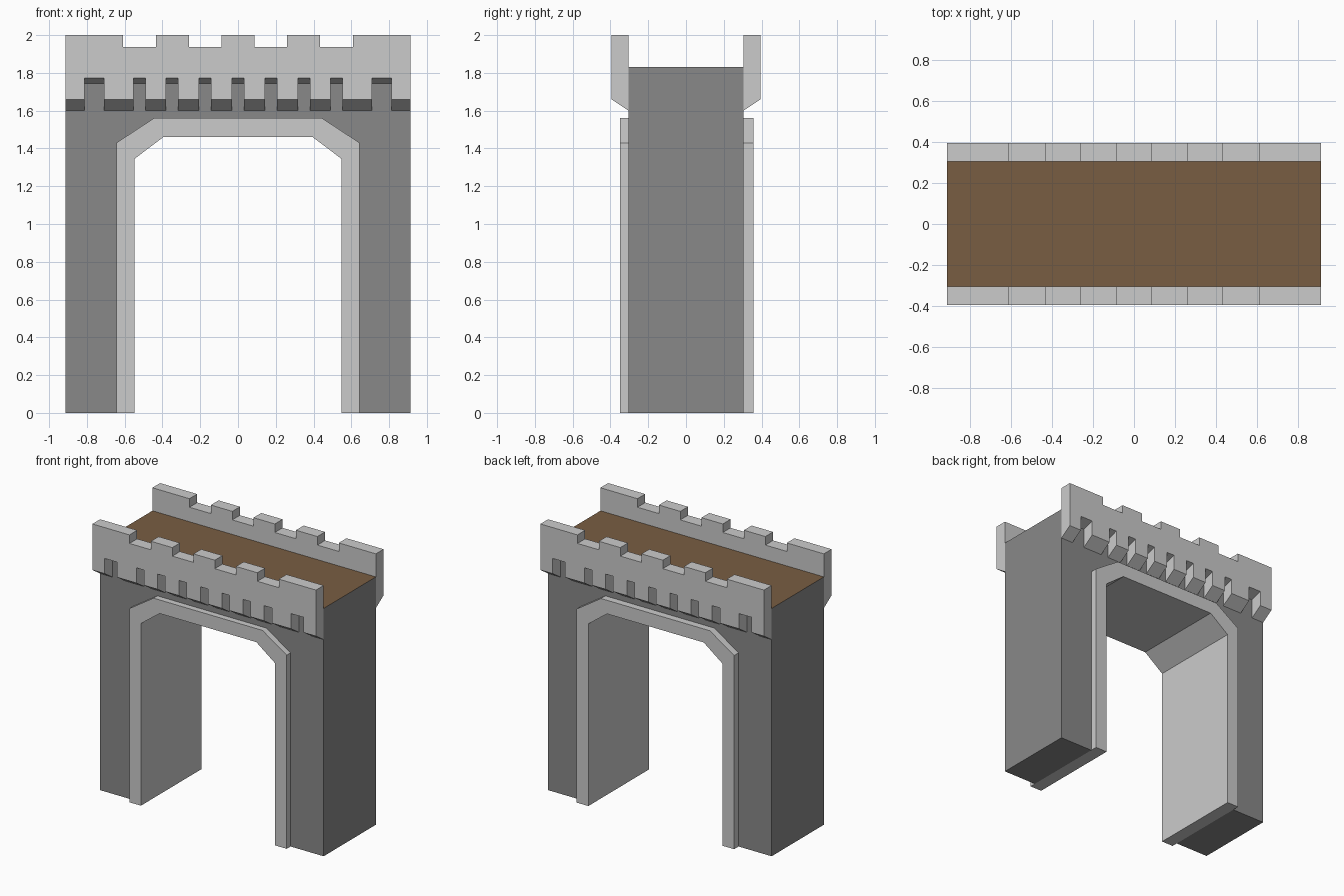
import bpy, bmesh

if "Cube" in bpy.data.objects:
    bpy.data.objects.remove(bpy.data.objects["Cube"])

HALF_W, HALF_D = 0.913, 0.305


def mirrored(right):
    """Complete a closed outline from its right half (x, z, ...)."""
    return right + [(-p[0], *p[1:]) for p in reversed(right)]


def loft(name, near, far, y0, y1):
    """Solid between two matching (x, z) outlines placed at y0 and y1."""
    bm = bmesh.new()
    a = [bm.verts.new((x, y0, z)) for x, z in near]
    b = [bm.verts.new((x, y1, z)) for x, z in far]
    bm.faces.new(a)
    bm.faces.new(b)
    n = len(a)
    for i in range(n):
        j = (i + 1) % n
        bm.faces.new((a[i], a[j], b[j], b[i]))
    bmesh.ops.recalc_face_normals(bm, faces=bm.faces)
    mesh = bpy.data.meshes.new(name)
    bm.to_mesh(mesh)
    bm.free()
    obj = bpy.data.objects.new(name, mesh)
    bpy.context.collection.objects.link(obj)
    return obj


# Right halves of the arch outlines, from crown to ground
outer = [(0.445, 1.56), (0.643, 1.43), (0.643, 0)]
inner = [(0.395, 1.46), (0.548, 1.345), (0.548, 0)]

# Gate body with the archway opening
body_outline = mirrored(outer + [(HALF_W, 0), (HALF_W, 1.83)])
body = loft("gate_body", body_outline, body_outline, -HALF_D, HALF_D)

# Brown walkway surface on the body's top
wood = bpy.data.materials.new("walkway_brown")
wood.diffuse_color = (0.19, 0.11, 0.055, 1)
wood.use_nodes = True
wood.node_tree.nodes["Principled BSDF"].inputs["Base Color"].default_value = wood.diffuse_color
stone = bpy.data.materials.new("stone_grey")
stone.diffuse_color = (0.25, 0.25, 0.25, 1)
stone.use_nodes = True
stone.node_tree.nodes["Principled BSDF"].inputs["Base Color"].default_value = stone.diffuse_color
body.data.materials.append(stone)
body.data.materials.append(wood)
for face in body.data.polygons:
    if face.normal.z > 0.9 and face.center.z > 1.8:
        face.material_index = 1

# Arch surround running through the gate and standing proud of both faces
frame = mirrored(outer + inner[::-1])
loft("arch_surround", frame, frame, -0.35, 0.357)

# Parapet: merlons along the top, slots in the sloped lower edge
TOP, GAP = 2.0, 1.937
EDGE, SLOT = (1.60, 1.66), (1.744, 1.772)   # heights at wall, at outer face
right = []
for x0, x1 in ((0.087, 0.26), (0.435, 0.61)):
    right += [(x0, TOP, TOP), (x0, GAP, GAP), (x1, GAP, GAP), (x1, TOP, TOP)]
right += [(HALF_W, TOP, TOP), (HALF_W, *EDGE)]
for x0, x1 in ((0.71, 0.813), (0.491, 0.553), (0.318, 0.38), (0.144, 0.206)):
    right += [(x1, *EDGE), (x1, *SLOT), (x0, *SLOT), (x0, *EDGE)]
right += [(0.031, *EDGE), (0.031, *SLOT)]
outline = mirrored(right)
parapet = loft("parapets", [(p[0], p[1]) for p in outline],
               [(p[0], p[2]) for p in outline], -HALF_D, -0.395)
mirror = parapet.modifiers.new("both_sides", 'MIRROR')
mirror.use_axis = (False, True, False)
mirror.use_mirror_merge = False
